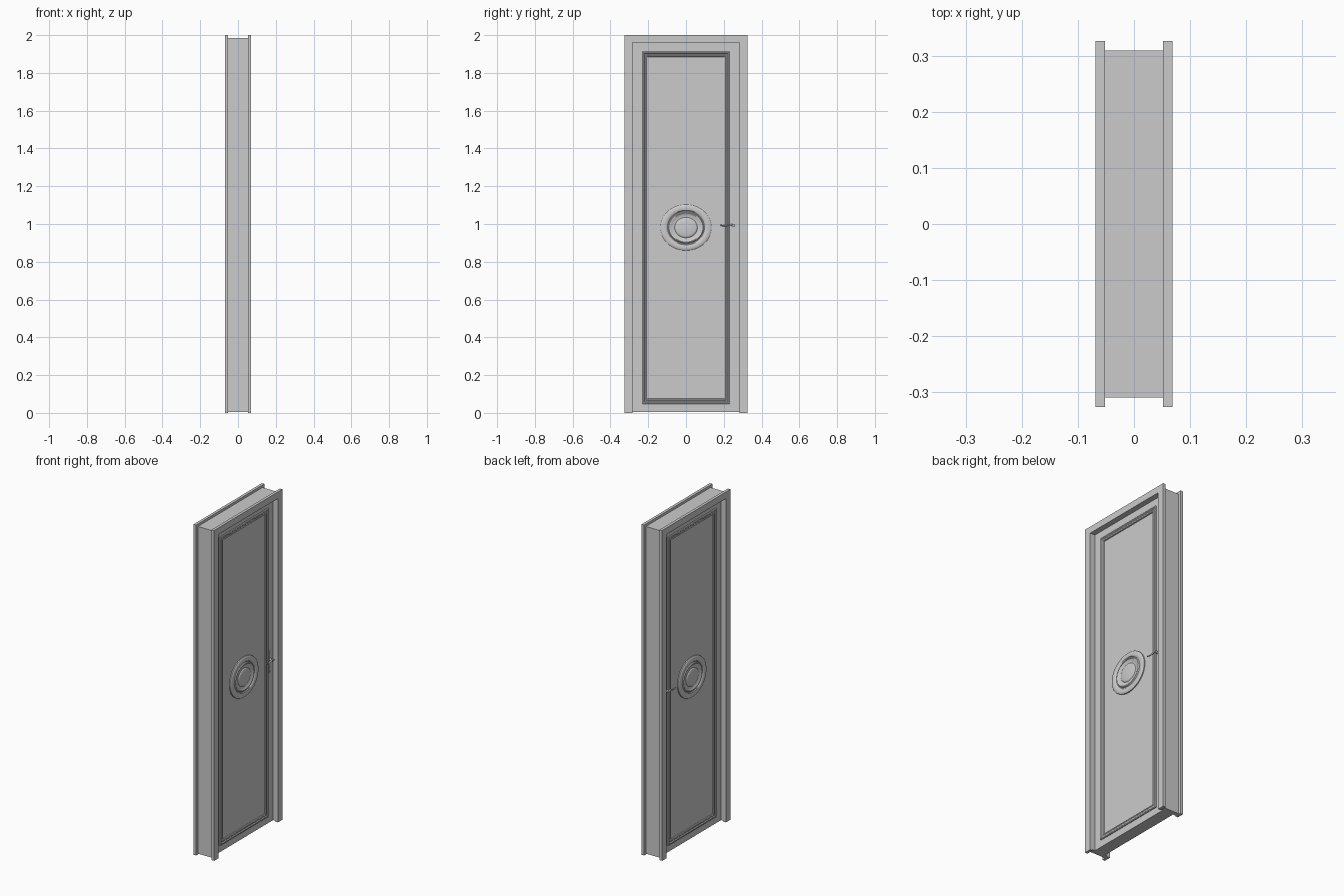
import bpy, bmesh, math

if "Cube" in bpy.data.objects:
    bpy.data.objects.remove(bpy.data.objects["Cube"])

FACE = 0.036      # half thickness of the door leaf
CX = 0.052        # half depth of the jamb


def finish(name, bm, smooth=False):
    bmesh.ops.remove_doubles(bm, verts=bm.verts, dist=1e-6)
    bmesh.ops.recalc_face_normals(bm, faces=bm.faces)
    me = bpy.data.meshes.new(name)
    bm.to_mesh(me)
    bm.free()
    ob = bpy.data.objects.new(name, me)
    bpy.context.collection.objects.link(ob)
    if smooth:
        bpy.context.view_layer.objects.active = ob
        ob.select_set(True)
        bpy.ops.object.shade_smooth_by_angle(angle=math.radians(35))
        ob.select_set(False)
    return ob


def prism(name, pts, x0, x1, smooth=False):
    """Extrude a (y, z) outline along x."""
    bm = bmesh.new()
    f = bm.faces.new([bm.verts.new((x0, y, z)) for y, z in pts])
    r = bmesh.ops.extrude_face_region(bm, geom=[f])
    for v in r["geom"]:
        if isinstance(v, bmesh.types.BMVert):
            v.co.x = x1
    return finish(name, bm, smooth)


def arch(yo, zo, yi, zi, z0):
    return [(-yo, z0), (-yo, zo), (yo, zo), (yo, z0),
            (yi, z0), (yi, zi), (-yi, zi), (-yi, z0)]


def rings(name, loops, smooth=False, cap=False):
    """Skin consecutive closed loops of points."""
    bm = bmesh.new()
    vs = [[bm.verts.new(p) for p in lp] for lp in loops]
    n = len(vs[0])
    for a, b in zip(vs, vs[1:]):
        for i in range(n):
            j = (i + 1) % n
            bm.faces.new((a[i], a[j], b[j], b[i]))
    if cap:
        bm.faces.new(vs[0])
        bm.faces.new(vs[-1])
    return finish(name, bm, smooth)


def slot(cy, z0, z1, r, n=10):
    """Upright outline with round ends."""
    top = [(cy + r * math.cos(math.pi * i / n), z1 - r + r * math.sin(math.pi * i / n)) for i in range(n + 1)]
    bot = [(cy - r * math.cos(math.pi * i / n), z0 + r - r * math.sin(math.pi * i / n)) for i in range(n + 1)]
    return top + bot


def disc(cy, cz, r, n=16):
    return [(cy + r * math.cos(math.tau * i / n), cz + r * math.sin(math.tau * i / n)) for i in range(n)]


# Jamb and door leaf
prism("jamb", arch(0.309, 1.985, 0.283, 1.96, 0.005), -CX, CX)
prism("door_leaf", [(-0.283, 0.005), (0.283, 0.005), (0.283, 1.96), (-0.283, 1.96)], -FACE, FACE)

for s, side in ((1, "right"), (-1, "left")):
    # Casing around the opening
    prism("casing_" + side, arch(0.326, 2.0, 0.283, 1.96, 0), s * CX, s * 0.069)

    # Rectangular panel moulding: (inset, height)
    prof = [(0, 0), (0, 0.005), (0.004, 0.008), (0.009, 0.008), (0.013, 0.004),
            (0.018, 0.004), (0.022, 0.007), (0.026, 0.005), (0.028, 0)]
    loops = []
    for d, h in prof:
        y, z0, z1, x = 0.231 - d, 0.047 + d, 1.913 - d, s * (FACE + h)
        loops.append([(x, -y, z0), (x, y, z0), (x, y, z1), (x, -y, z1)])
    rings("panel_moulding_" + side, loops)

    # Oval medallion: (radius, height)
    prof = [(0.135, 0), (0.135, 0.006), (0.131, 0.009), (0.122, 0.011), (0.112, 0.011),
            (0.102, 0.009), (0.098, 0.005), (0.094, 0.005), (0.090, 0.010), (0.085, 0.011),
            (0.080, 0.009), (0.074, 0.006), (0.060, 0.005), (0.057, 0.008), (0.050, 0.010),
            (0.030, 0.012), (0.010, 0.0125)]
    loops = [[(s * (FACE + h), r * math.cos(math.tau * i / 64), 0.981 + 0.9 * r * math.sin(math.tau * i / 64))
              for i in range(64)] for r, h in prof]
    rings("medallion_" + side, loops, smooth=True, cap=True)

    # Handle plate, screws, keyhole rose and neck
    prism("handle_plate_" + side, slot(0.25, 0.907, 1.045, 0.012), s * FACE, s * (FACE + 0.004), True)
    for k, (z, r, h) in enumerate(((1.033, 0.004, 0.006), (0.919, 0.004, 0.006), (0.945, 0.006, 0.0055))):
        prism("plate_stud_%s_%d" % (side, k), disc(0.25, z, r), s * FACE, s * (FACE + h), True)
    prism("handle_neck_" + side, disc(0.25, 0.992, 0.007), s * FACE, s * (FACE + 0.026), True)

    # Wavy lever
    cu = bpy.data.curves.new("lever_" + side, "CURVE")
    cu.dimensions = "3D"
    cu.bevel_depth = 0.005
    cu.bevel_resolution = 3
    cu.use_fill_caps = True
    sp = cu.splines.new("BEZIER")
    path = [(0.257, 0.992), (0.235, 0.996), (0.207, 0.990), (0.182, 0.994)]
    sp.bezier_points.add(len(path) - 1)
    for i, (p, (y, z)) in enumerate(zip(sp.bezier_points, path)):
        p.co = (s * (FACE + 0.023), y, z)
        p.handle_left_type = p.handle_right_type = "AUTO"
        p.radius = 1.1 - 0.15 * i
    bpy.context.collection.objects.link(bpy.data.objects.new("lever_" + side, cu))
